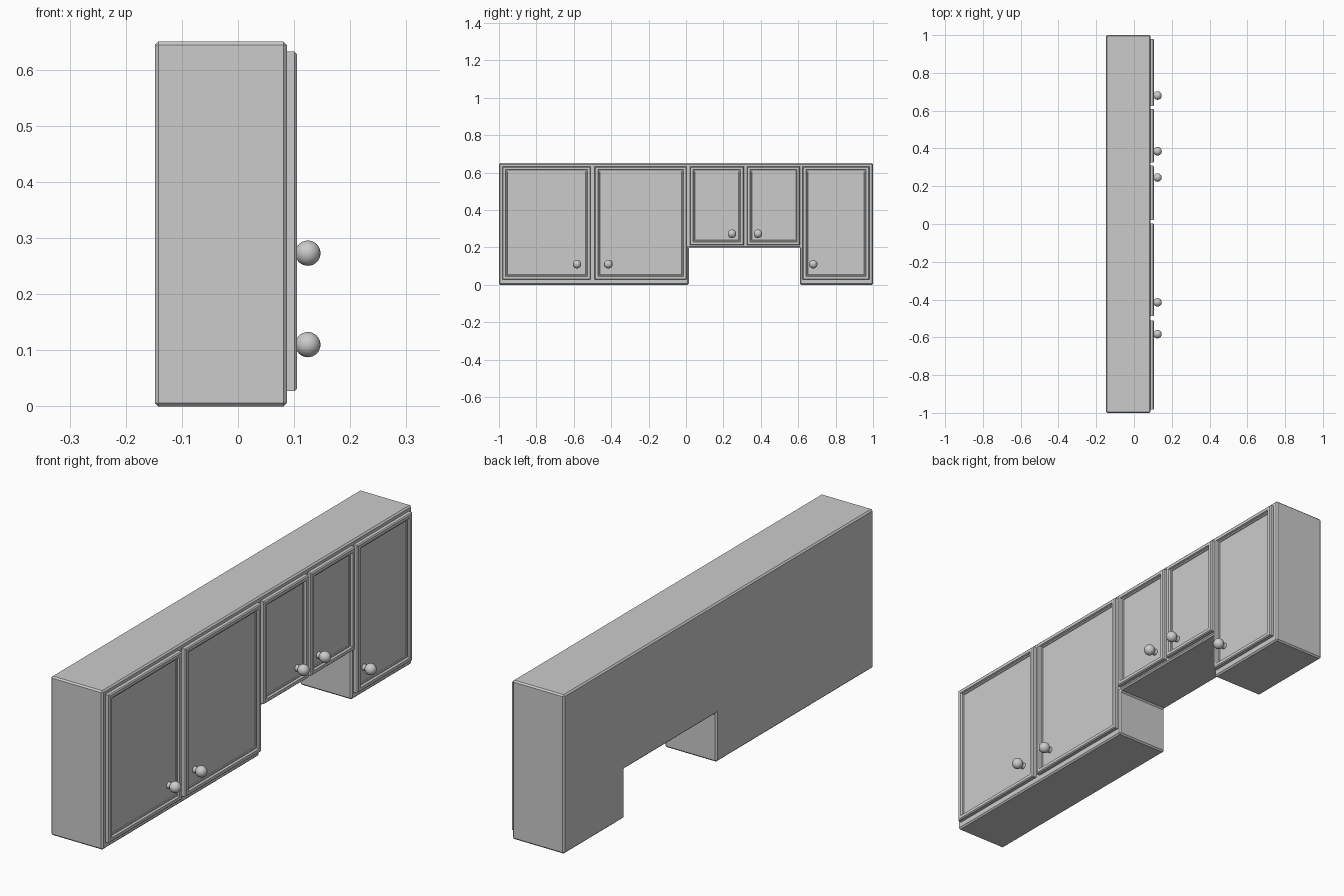
import bpy, bmesh
from mathutils import Matrix, Vector

cube = bpy.data.objects.get("Cube")
if cube:
    bpy.data.objects.remove(cube)

GREY = (0.6, 0.6, 0.6, 1)
mat = bpy.data.materials.new("cabinet grey")
mat.use_nodes = True
mat.diffuse_color = GREY
mat.node_tree.nodes["Principled BSDF"].inputs["Base Color"].default_value = GREY


def finish(name, bm, bevel=0):
    bmesh.ops.recalc_face_normals(bm, faces=bm.faces)
    mesh = bpy.data.meshes.new(name)
    bm.to_mesh(mesh)
    bm.free()
    mesh.materials.append(mat)
    ob = bpy.data.objects.new(name, mesh)
    bpy.context.collection.objects.link(ob)
    if bevel:
        mod = ob.modifiers.new("Bevel", "BEVEL")
        mod.width, mod.segments = bevel, 1
        mod.limit_method = "ANGLE"
    return ob


# Wall cabinet carcass: notched outline extruded from back to front
BACK, FRONT, DOOR = -0.148, 0.087, 0.105
outline = [(-1, 0), (0.015, 0), (0.015, 0.2), (0.61, 0.2), (0.61, 0),
           (1, 0), (1, 0.65), (-1, 0.65)]
bm = bmesh.new()
face = bm.faces.new([bm.verts.new((BACK, y, z)) for y, z in outline])
ext = bmesh.ops.extrude_face_region(bm, geom=[face])
bmesh.ops.translate(bm, vec=(FRONT - BACK, 0, 0),
                    verts=[v for v in ext["geom"] if isinstance(v, bmesh.types.BMVert)])
finish("cabinet_body", bm, 0.006)


# Framed door: slab with a stepped recessed panel
def door(name, y0, y1, z0, z1):
    bm = bmesh.new()
    size = Vector((DOOR - FRONT + 0.002, y1 - y0, z1 - z0))
    mid = Vector(((DOOR + FRONT - 0.002) / 2, (y0 + y1) / 2, (z0 + z1) / 2))
    bmesh.ops.create_cube(bm, size=1, matrix=Matrix.Translation(mid) @ Matrix.Diagonal((*size, 1)))
    panel = max(bm.faces, key=lambda f: f.calc_center_median().x)
    bmesh.ops.bevel(bm, geom=list(panel.edges), offset=0.004, segments=1, affect="EDGES")
    panel = max(bm.faces, key=lambda f: f.calc_center_median().x)
    for width, depth in ((0.018, 0), (0.004, -0.008), (0.008, 0), (0.003, -0.003)):
        bmesh.ops.inset_region(bm, faces=[panel], thickness=width, depth=0)
        bmesh.ops.translate(bm, verts=list(panel.verts), vec=(depth, 0, 0))
    finish(name, bm)


# Round knob on a waisted stem, both lying along x
def knob(name, y, z):
    bm = bmesh.new()
    bmesh.ops.create_uvsphere(bm, u_segments=24, v_segments=16, radius=0.0225,
                              matrix=Matrix.Translation((0.1245, y, z)))
    turn = Matrix.Rotation(1.5708, 4, "Y")
    bmesh.ops.create_cone(bm, cap_ends=True, segments=24, radius1=0.014, radius2=0.01,
                          depth=0.02, matrix=Matrix.Translation((0.1, y, z)) @ turn)
    ob = finish(name, bm)
    bpy.ops.object.select_all(action="DESELECT")
    ob.select_set(True)
    bpy.context.view_layer.objects.active = ob
    bpy.ops.object.shade_smooth_by_angle()


# Door edges, door bottom, knob position along y
doors = [(-0.982, -0.51, 0.027, -0.583), (-0.488, 0.003, 0.027, -0.415),
         (0.021, 0.309, 0.212, 0.246), (0.325, 0.609, 0.212, 0.385),
         (0.624, 0.98, 0.027, 0.68)]
for i, (y0, y1, z0, ky) in enumerate(doors, 1):
    door(f"door_{i}", y0, y1, z0, 0.632)
    knob(f"knob_{i}", ky, z0 + (0.083 if z0 < 0.1 else 0.061))
